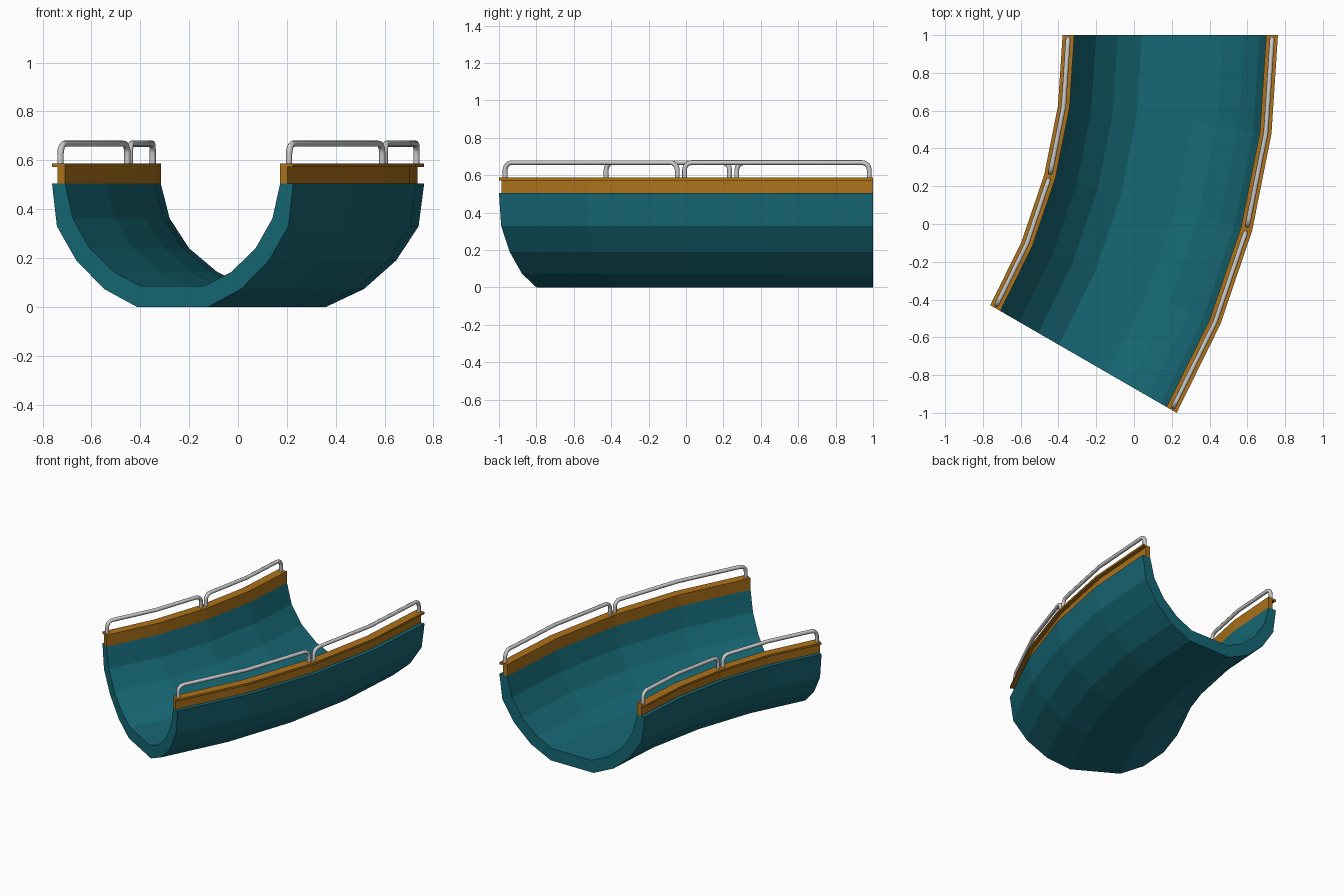
import bpy, bmesh, math

if "Cube" in bpy.data.objects:
    bpy.data.objects.remove(bpy.data.objects["Cube"])

# Bend: 30 degree sweep about a vertical axis to the left of the model
R, CX, CY = 3.43, -3.238, 1.0
SWEEP, SEGS = math.radians(30), 4
STEP = SWEEP / SEGS


def material(name, rgb):
    m = bpy.data.materials.new(name)
    m.diffuse_color = (*rgb, 1)
    m.use_nodes = True
    m.node_tree.nodes["Principled BSDF"].inputs["Base Color"].default_value = m.diffuse_color
    return m


def place(offset, angle, z):
    """Point at a radial offset, lying on the faceted (chord) bend."""
    k = min(max(int(angle / STEP), 0), SEGS - 1)
    t = angle / STEP - k
    a, b = k * STEP, (k + 1) * STEP
    r = R + offset
    x = r * ((1 - t) * math.cos(a) + t * math.cos(b))
    y = r * ((1 - t) * math.sin(a) + t * math.sin(b))
    return (CX + x, CY - y, z)


def sweep(name, profile, mat):
    """Sweep a closed (offset, z) profile round the bend, with end caps."""
    bm = bmesh.new()
    rings = [[bm.verts.new(place(o, i * STEP, z)) for o, z in profile]
             for i in range(SEGS + 1)]
    n = len(profile)
    for a, b in zip(rings, rings[1:]):
        for j in range(n):
            bm.faces.new((a[j], a[(j + 1) % n], b[(j + 1) % n], b[j]))
    bm.faces.new(rings[0][::-1])
    bm.faces.new(rings[-1])
    bmesh.ops.recalc_face_normals(bm, faces=bm.faces)
    me = bpy.data.meshes.new(name)
    bm.to_mesh(me)
    bm.free()
    me.materials.append(mat)
    ob = bpy.data.objects.new(name, me)
    bpy.context.collection.objects.link(ob)
    return ob


def rail(name, offset, start, end):
    """Bent tube handrail with rounded corners and two end posts."""
    r = R + offset
    base, top, bend = 0.575, 0.668, 0.04
    corner = [(bend * (1 - math.cos(t)), top - bend + bend * math.sin(t))
              for t in (math.pi / 2 * i / 4 for i in range(5))]
    pts = [(start, base)] + [(start + d / r, z) for d, z in corner]
    pts += [(k * STEP, top) for k in range(1, SEGS) if start + 0.03 < k * STEP < end - 0.03]
    pts += [(end - d / r, z) for d, z in reversed(corner)] + [(end, base)]
    cu = bpy.data.curves.new(name, 'CURVE')
    cu.dimensions = '3D'
    cu.bevel_depth = 0.013
    cu.bevel_resolution = 2
    cu.use_fill_caps = True
    sp = cu.splines.new('POLY')
    sp.points.add(len(pts) - 1)
    for p, (a, z) in zip(sp.points, pts):
        p.co = (*place(offset, a, z), 1)
    sp.use_smooth = True
    ob = bpy.data.objects.new(name, cu)
    bpy.context.collection.objects.link(ob)
    return ob


teal = material("teal", (0.008, 0.14, 0.18))
orange = material("orange", (0.42, 0.17, 0.01))

# Half-pipe trough
outer = [(0.57, 0.505), (0.547, 0.33), (0.455, 0.19), (0.323, 0.073), (0.168, 0)]
inner = [(0.508, 0.505), (0.472, 0.363), (0.392, 0.24), (0.277, 0.143), (0.15, 0.085)]
profile = outer + [(-o, z) for o, z in reversed(outer)]
profile += [(-o, z) for o, z in inner] + inner[::-1]
sweep("trough", profile, teal)

# Edge trims with an outward top flange, and two handrails per side
half = SWEEP / 2
for side, s in (("left", -1), ("right", 1)):
    trim = [(0.508, 0.505), (0.543, 0.505), (0.543, 0.573),
            (0.57, 0.573), (0.57, 0.587), (0.508, 0.587)]
    sweep(side + "_trim", [(s * o, z) for o, z in trim], orange)
    off = s * 0.54
    gap = 0.02 / (R + off)
    rail(side + "_rear_rail", off, gap, half - gap)
    rail(side + "_front_rail", off, half + gap, SWEEP - gap)
